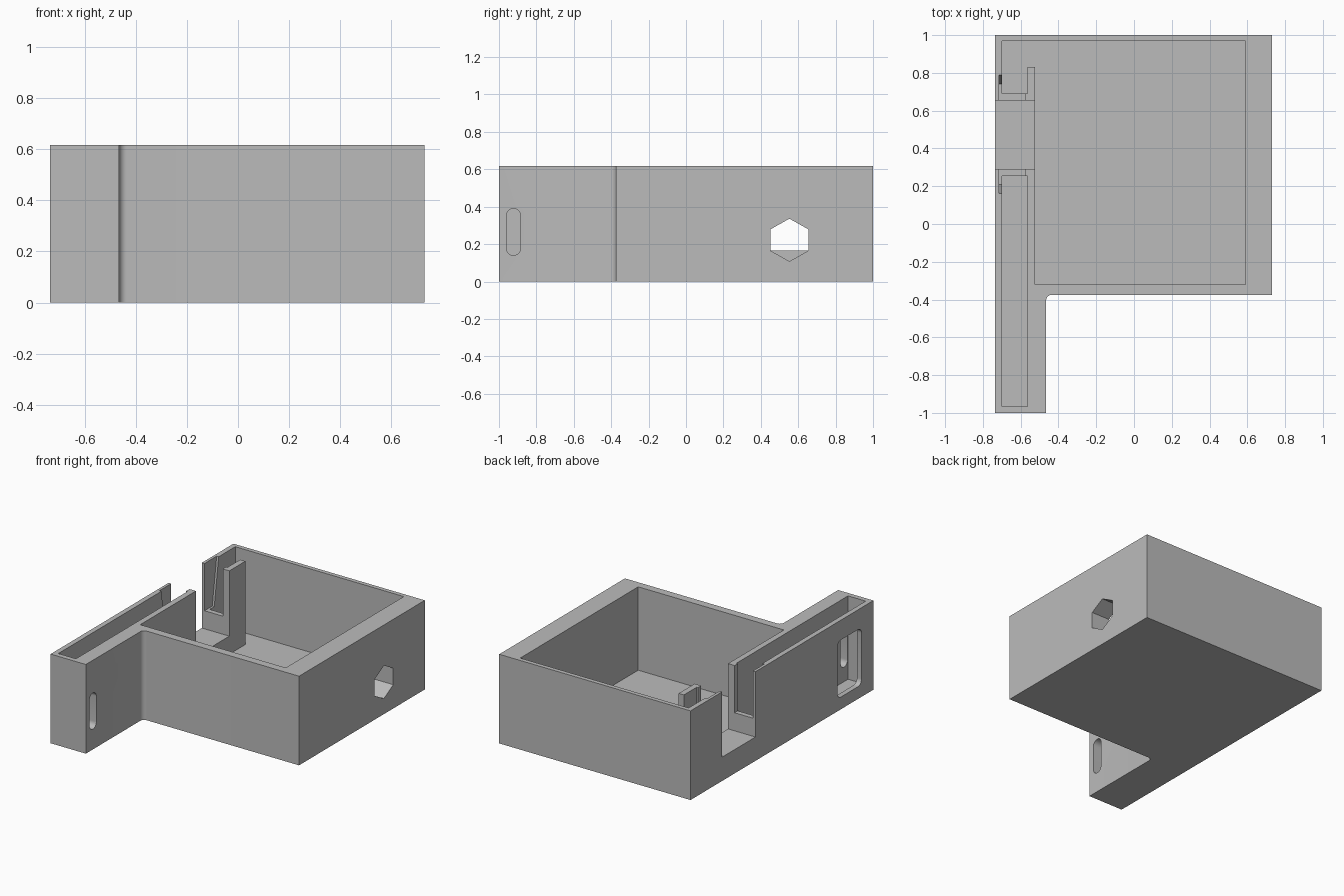
import bpy, bmesh
from math import sin, cos, pi, radians

if "Cube" in bpy.data.objects:
    bpy.data.objects.remove(bpy.data.objects["Cube"], do_unlink=True)

TOP, FLOOR, OVER = 0.617, 0.04, 0.8

grey = bpy.data.materials.new("plain grey")
grey.use_nodes = True
colour = (0.5, 0.5, 0.5, 1)
grey.diffuse_color = colour
grey.node_tree.nodes["Principled BSDF"].inputs["Base Color"].default_value = colour


def prism(name, points, low, high, axis="z"):
    """Extrude a closed profile along z (profile in x, y) or x (profile in y, z)."""
    place = (lambda p, h: (p[0], p[1], h)) if axis == "z" else (lambda p, h: (h, p[0], p[1]))
    bm = bmesh.new()
    face = bm.faces.new([bm.verts.new(place(p, low)) for p in points])
    moved = bmesh.ops.extrude_face_region(bm, geom=[face])["geom"]
    step = (0, 0, high - low) if axis == "z" else (high - low, 0, 0)
    bmesh.ops.translate(bm, vec=step, verts=[v for v in moved if isinstance(v, bmesh.types.BMVert)])
    bmesh.ops.recalc_face_normals(bm, faces=bm.faces)
    mesh = bpy.data.meshes.new(name)
    bm.to_mesh(mesh)
    bm.free()
    mesh.materials.append(grey)
    obj = bpy.data.objects.new(name, mesh)
    bpy.context.collection.objects.link(obj)
    return obj


def arc(cx, cy, r, start, end, steps=8):
    angles = [radians(start + (end - start) * i / steps) for i in range(steps + 1)]
    return [(cx + r * cos(a), cy + r * sin(a)) for a in angles]


def rect(x0, x1, y0, y1):
    return [(x0, y0), (x1, y0), (x1, y1), (x0, y1)]


def rounded(x0, x1, y0, y1, r):
    return (arc(x1 - r, y1 - r, r, 0, 90) + arc(x0 + r, y1 - r, r, 90, 180)
            + arc(x0 + r, y0 + r, r, 180, 270) + arc(x1 - r, y0 + r, r, 270, 360))


# Solid L-shaped block with a filleted inner corner
outline = ([(-0.735, -1), (-0.465, -1)] + arc(-0.435, -0.405, 0.03, 180, 90)
           + [(0.73, -0.375), (0.73, 1), (-0.735, 1)])
body = prism("enclosure_body", outline, 0, TOP)

# Main compartment, wrapping around the end of the short partition
room = [(-0.525, -0.32), (0.59, -0.32), (0.59, 0.97), (-0.7, 0.97),
        (-0.7, 0.69), (-0.565, 0.69), (-0.565, 0.83), (-0.525, 0.83)]
hexagon = [(0.553 + 0.117 * cos(pi / 6 + i * pi / 3),
            0.222 + 0.114 * sin(pi / 6 + i * pi / 3)) for i in range(6)]
# Slanted-end groove that opens both lips beside the notch
groove = [(0.21, 0.29), (0.74, 0.29), (0.815, OVER), (0.135, OVER)]

cutters = [
    prism("main_room_cutter", room, FLOOR, OVER),
    prism("arm_channel_cutter", rect(-0.7, -0.565, -0.965, 0.255), FLOOR, OVER),
    prism("side_notch_cutter", rect(-0.8, -0.5, 0.29, 0.655), 0.165, OVER),
    prism("lip_groove_cutter", groove, -0.715, -0.575, "x"),
    prism("side_window_cutter", rounded(-0.87, -0.605, 0.085, 0.48, 0.04), -0.8, -0.65, "x"),
    prism("arm_slot_cutter", rounded(-0.96, -0.885, 0.14, 0.39, 0.0374), -0.62, -0.4, "x"),
    prism("hex_hole_cutter", hexagon, 0.5, 0.8, "x"),
]

# Carve the openings one after another
bpy.ops.object.select_all(action="DESELECT")
bpy.context.view_layer.objects.active = body
body.select_set(True)
for cutter in cutters:
    cutter.hide_render = True
    mod = body.modifiers.new(cutter.name, "BOOLEAN")
    mod.operation = "DIFFERENCE"
    mod.solver = "EXACT"
    mod.object = cutter
    bpy.ops.object.modifier_apply(modifier=mod.name)
for cutter in cutters:
    bpy.data.objects.remove(cutter, do_unlink=True)

bpy.ops.object.shade_smooth_by_angle(angle=radians(30))
